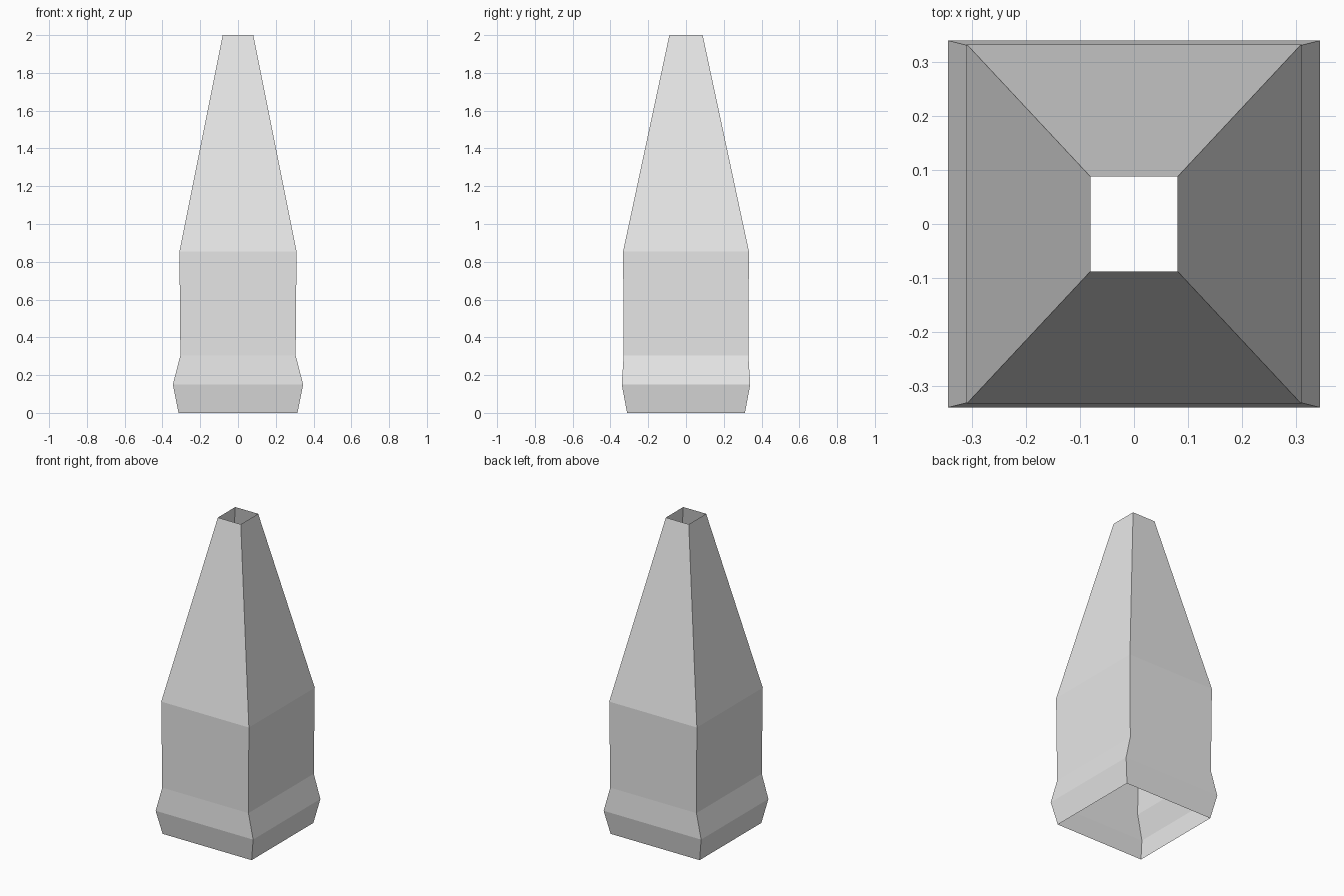
import bpy
import bmesh

cube = bpy.data.objects.get("Cube")
if cube:
    bpy.data.objects.remove(cube, do_unlink=True)

# Single pale grey finish
grey = bpy.data.materials.new("pale grey")
grey.use_nodes = True
colour = (0.8, 0.8, 0.8, 1)
grey.diffuse_color = colour
grey.node_tree.nodes["Principled BSDF"].inputs["Base Color"].default_value = colour

# Profile of the hollow tower: height, half width, half depth
profile = [
    (0.0, 0.315, 0.312),    # open foot
    (0.15, 0.345, 0.34),    # flared collar
    (0.305, 0.305, 0.33),   # waist
    (0.855, 0.31, 0.333),   # shoulder
    (2.0, 0.081, 0.088),    # open tip
]
corners = [(-1, -1), (1, -1), (1, 1), (-1, 1)]

# Skin the rectangular rings into an open-ended tube
bm = bmesh.new()
rings = [[bm.verts.new((sx * w, sy * d, z)) for sx, sy in corners]
         for z, w, d in profile]
for low, high in zip(rings, rings[1:]):
    for i in range(len(corners)):
        j = (i + 1) % len(corners)
        bm.faces.new((low[i], low[j], high[j], high[i]))

mesh = bpy.data.meshes.new("tapered_tower")
bm.to_mesh(mesh)
bm.free()
mesh.materials.append(grey)
tower = bpy.data.objects.new("tapered_tower", mesh)
bpy.context.collection.objects.link(tower)
